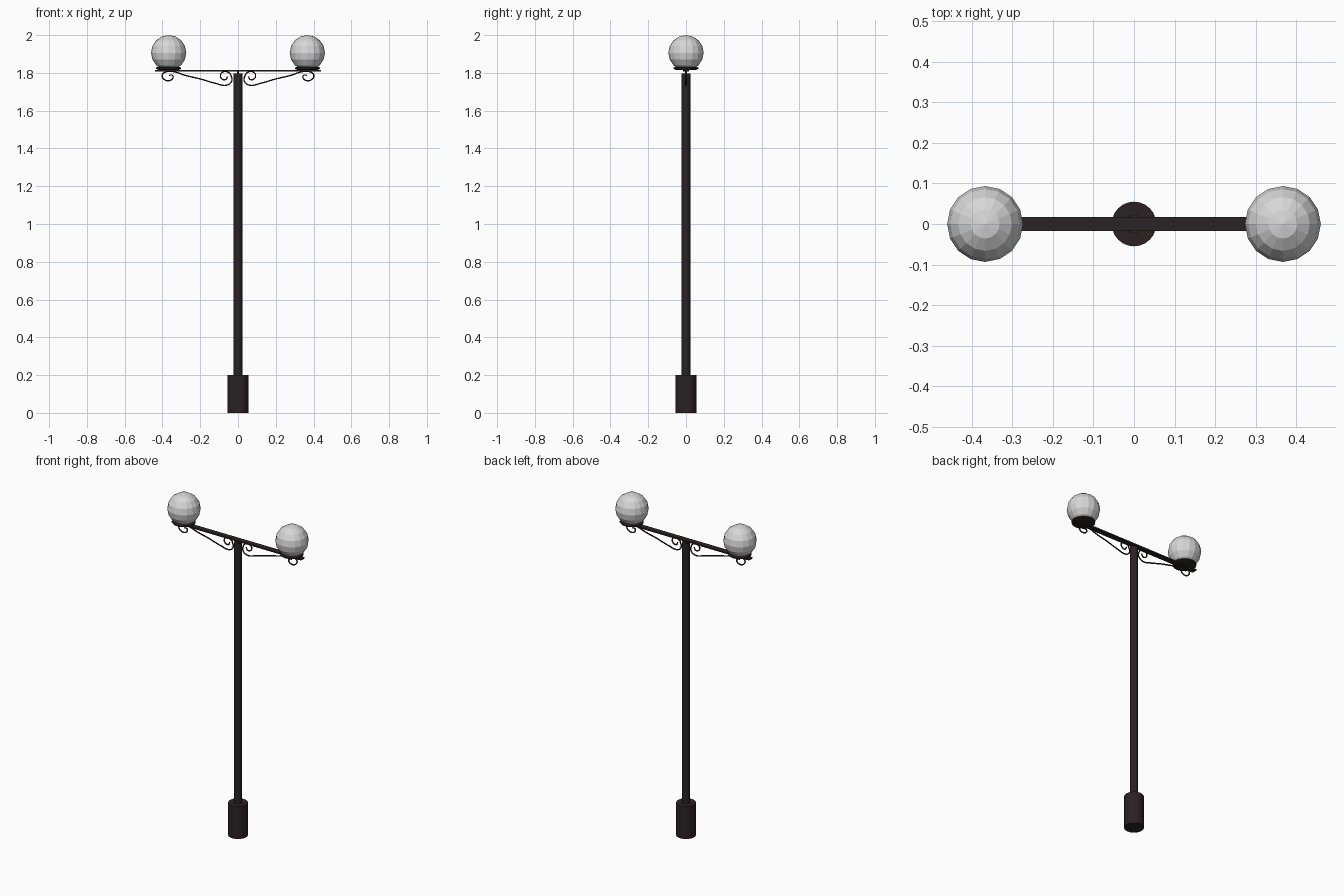
import bpy, bmesh, math

if "Cube" in bpy.data.objects:
    bpy.data.objects.remove(bpy.data.objects["Cube"])


def material(name, rgb):
    m = bpy.data.materials.new(name)
    m.diffuse_color = (*rgb, 1)
    m.use_nodes = True
    m.node_tree.nodes["Principled BSDF"].inputs["Base Color"].default_value = m.diffuse_color
    return m


iron = material("dark_brown_iron", (0.024, 0.016, 0.016))
glass = material("frosted_glass", (0.68, 0.68, 0.68))


def finish(name, bm, mat, smooth=False):
    mesh = bpy.data.meshes.new(name)
    bmesh.ops.recalc_face_normals(bm, faces=bm.faces[:])
    for f in bm.faces:
        f.smooth = smooth and len(f.verts) == 4 and abs(f.normal.z) < 0.5
    bm.to_mesh(mesh)
    bm.free()
    mesh.materials.append(mat)
    ob = bpy.data.objects.new(name, mesh)
    bpy.context.collection.objects.link(ob)
    return ob


def lathe(name, profile, sides, mat, x=0, smooth=False):
    """Closed solid of revolution about a vertical axis at x."""
    bm = bmesh.new()
    rings = []
    for r, z in profile:
        rings.append([bm.verts.new((x + r * math.cos(2 * math.pi * i / sides),
                                    r * math.sin(2 * math.pi * i / sides), z))
                      for i in range(sides)])
    for a, b in zip(rings, rings[1:]):
        for i in range(sides):
            j = (i + 1) % sides
            bm.faces.new((a[i], a[j], b[j], b[i]))
    bm.faces.new(rings[0][::-1])
    bm.faces.new(rings[-1])
    return finish(name, bm, mat, smooth)


# Base, pole and the short neck that carries the bar
lathe("base", [(0.055, 0), (0.055, 0.2)], 24, iron, smooth=True)
lathe("pole", [(0.023, 0.2), (0.023, 1.798)], 20, iron, smooth=True)
lathe("neck", [(0.006, 1.798), (0.006, 1.81)], 8, iron)

# Flat cross bar
bm = bmesh.new()
bmesh.ops.create_cube(bm, size=1)
for v in bm.verts:
    v.co = (v.co.x * 0.88, v.co.y * 0.034, 1.812 + v.co.z * 0.008)
finish("cross_bar", bm, iron)

# Scroll path: inner curl, sagging stem, outer curl
scroll = [(0.056, 1.781), (0.063, 1.766), (0.082, 1.766), (0.093, 1.785),
          (0.08, 1.805), (0.055, 1.805), (0.036, 1.783), (0.034, 1.755),
          (0.06, 1.735), (0.12, 1.745), (0.20, 1.768), (0.28, 1.787),
          (0.335, 1.805), (0.375, 1.807), (0.401, 1.788), (0.39, 1.765),
          (0.365, 1.759), (0.345, 1.772), (0.347, 1.787), (0.364, 1.788)]

for side, s in (("left", -1), ("right", 1)):
    x = s * 0.367
    # Shallow dish under the globe
    lathe(side + "_dish", [(0.05, 1.815), (0.066, 1.821), (0.066, 1.828), (0.052, 1.833)],
          16, iron, x)
    # Faceted globe
    bm = bmesh.new()
    bmesh.ops.create_uvsphere(bm, u_segments=16, v_segments=8, radius=0.0935)
    bmesh.ops.translate(bm, verts=bm.verts[:], vec=(x, 0, 1.9065))
    finish(side + "_globe", bm, glass)
    # Wrought scroll bracket
    cu = bpy.data.curves.new(side + "_scroll", 'CURVE')
    cu.dimensions = '3D'
    cu.resolution_u = 5
    cu.bevel_depth = 0.004
    cu.bevel_resolution = 1
    cu.use_fill_caps = True
    sp = cu.splines.new('BEZIER')
    sp.bezier_points.add(len(scroll) - 1)
    for p, (px, pz) in zip(sp.bezier_points, scroll):
        p.co = (s * px, 0, pz)
        p.handle_left_type = p.handle_right_type = 'AUTO'
    cu.materials.append(iron)
    ob = bpy.data.objects.new(side + "_scroll", cu)
    bpy.context.collection.objects.link(ob)
    bpy.ops.object.select_all(action='DESELECT')
    ob.select_set(True)
    bpy.context.view_layer.objects.active = ob
    bpy.ops.object.convert(target='MESH')
